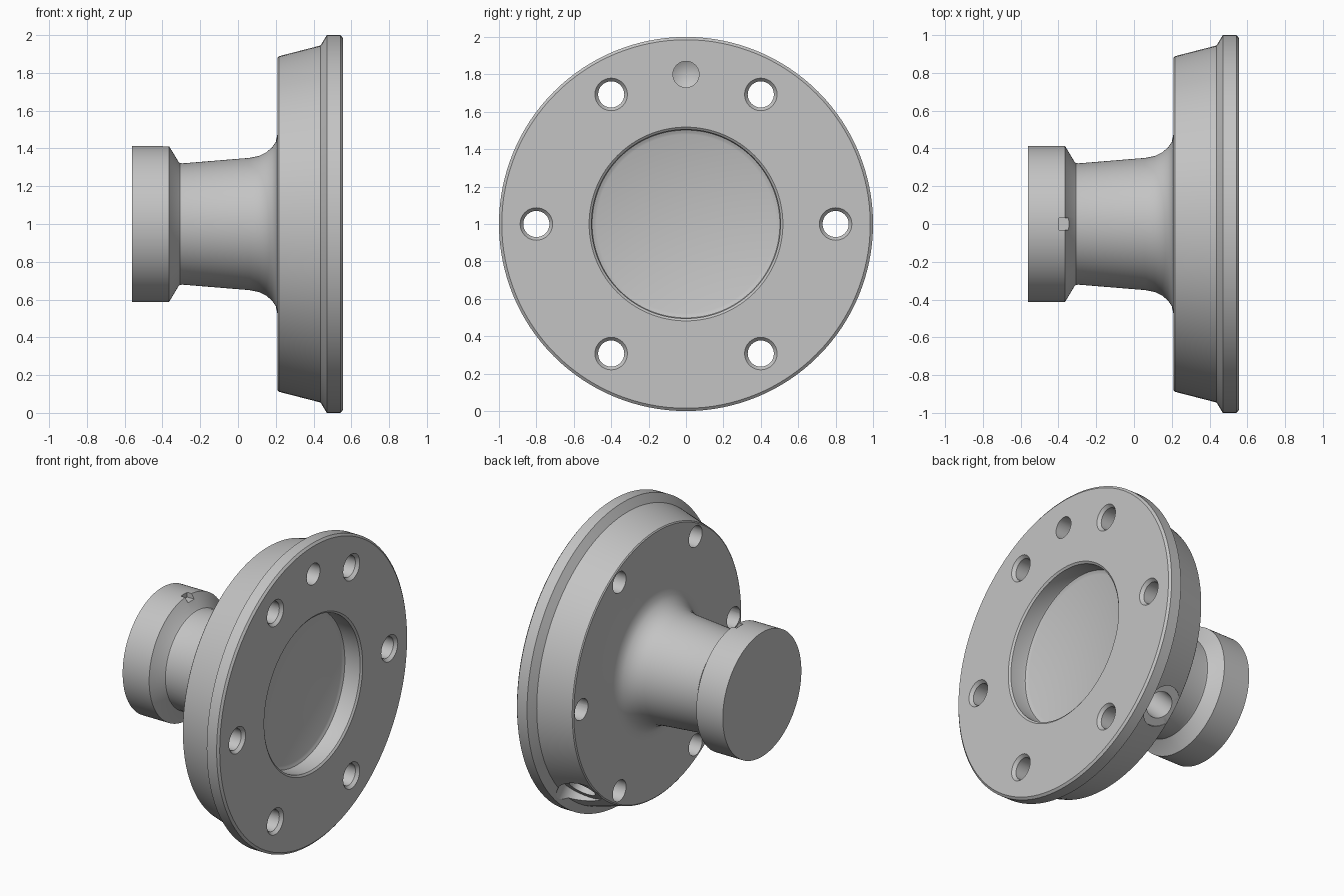
import bpy
import bmesh
from math import cos, sin, pi, radians
from mathutils import Matrix, Vector

cube = bpy.data.objects.get("Cube")
if cube:
    bpy.data.objects.remove(cube, do_unlink=True)

steel = bpy.data.materials.new("plain_grey")
steel.use_nodes = True
GREY = (0.55, 0.55, 0.55, 1)
steel.diffuse_color = GREY
steel.node_tree.nodes["Principled BSDF"].inputs["Base Color"].default_value = GREY

AXIS = Vector((0, 0, 1))


def add_object(name, bm):
    bmesh.ops.recalc_face_normals(bm, faces=bm.faces)
    mesh = bpy.data.meshes.new(name)
    bm.to_mesh(mesh)
    bm.free()
    mesh.materials.append(steel)
    obj = bpy.data.objects.new(name, mesh)
    bpy.context.collection.objects.link(obj)
    return obj


def lathe(name, profile, steps, matrix):
    """Revolve (x, radius) points about the x axis, then place the solid."""
    bm = bmesh.new()
    verts = [bm.verts.new((x, 0, r)) for x, r in profile]
    edges = [bm.edges.new(pair) for pair in zip(verts, verts[1:])]
    bmesh.ops.spin(bm, geom=verts + edges, axis=(1, 0, 0), cent=(0, 0, 0),
                   angle=2 * pi, steps=steps, use_merge=True)
    bmesh.ops.remove_doubles(bm, verts=bm.verts, dist=1e-5)
    bm.transform(matrix)
    return add_object(name, bm)


def cut(body, cutter):
    cutter.hide_render = True
    mod = body.modifiers.new(cutter.name, 'BOOLEAN')
    mod.operation = 'DIFFERENCE'
    mod.solver = 'EXACT'
    mod.object = cutter
    bpy.context.view_layer.objects.active = body
    bpy.ops.object.modifier_apply(modifier=mod.name)
    bpy.data.objects.remove(cutter, do_unlink=True)


# Hub body: stub, waist, flared neck, tapered flange, rim and face recess
profile = [
    (-0.56, 0), (-0.56, 0.413), (-0.365, 0.413), (-0.315, 0.33),
    (-0.308, 0.323), (-0.295, 0.321), (0.06, 0.35), (0.11, 0.36),
    (0.15, 0.38), (0.18, 0.405), (0.2, 0.435), (0.21, 0.48),
    (0.21, 0.88), (0.216, 0.888), (0.437, 0.945), (0.47, 1),
    (0.543, 1), (0.555, 0.985), (0.555, 0.518), (0.545, 0.505),
    (0.445, 0.505), (0.435, 0.502), (0.43, 0.49), (0.425, 0.478), (0.425, 0),
]
hub = lathe("flanged_hub", profile, 128, Matrix.Translation(AXIS))

# Six countersunk bolt holes
bolt = [(0.1, 0), (0.1, 0.07), (0.535, 0.07), (0.555, 0.087), (0.6, 0.087), (0.6, 0)]
for i in range(6):
    a = i * pi / 3
    place = Matrix.Translation(AXIS + 0.8 * Vector((0, cos(a), sin(a))))
    cut(hub, lathe("bolt_hole", bolt, 32, place))

# Blind hole with a drill-point bottom
blind = [(0.38, 0), (0.42, 0.07), (0.6, 0.07), (0.6, 0)]
cut(hub, lathe("blind_hole", blind, 32, Matrix.Translation((0, 0, 1.8))))

# Radial port with a flat seat in the flange side
out = Vector((0, 1, -1)).normalized()
turn = Vector((1, 0, 0)).rotation_difference(out).to_matrix().to_4x4()
port = [(0.5, 0), (0.55, 0.085), (0.885, 0.085), (0.885, 0.135), (1.1, 0.135), (1.1, 0)]
place = Matrix.Translation(AXIS + Vector((0.325, 0, 0))) @ turn
cut(hub, lathe("radial_port", port, 48, place))

# Small locating notch on the stub shoulder
bm = bmesh.new()
bmesh.ops.create_cube(bm, size=1, matrix=Matrix.Translation((-0.37, 0, 1.43))
                      @ Matrix.Diagonal((0.054, 0.066, 0.1, 1)))
cut(hub, add_object("shoulder_notch", bm))

# Smooth shading with crisp machined edges
bpy.ops.object.select_all(action='DESELECT')
hub.select_set(True)
bpy.context.view_layer.objects.active = hub
bpy.ops.object.shade_smooth_by_angle(angle=radians(28))
